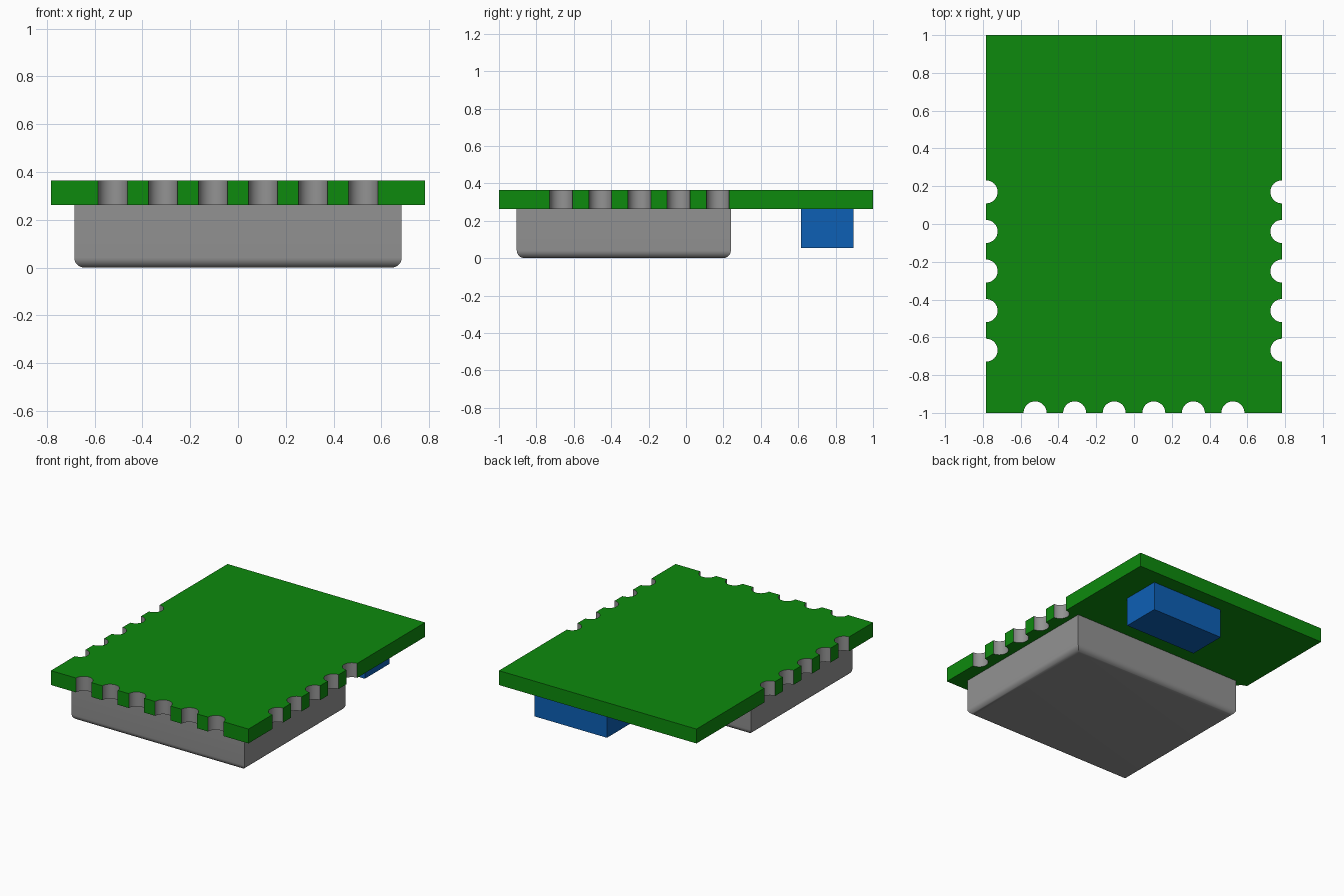
import bpy, bmesh, math

cube = bpy.data.objects.get("Cube")
if cube:
    bpy.data.objects.remove(cube, do_unlink=True)


def material(name, rgb):
    m = bpy.data.materials.new(name)
    m.use_nodes = True
    m.diffuse_color = (*rgb, 1)
    m.node_tree.nodes["Principled BSDF"].inputs["Base Color"].default_value = (*rgb, 1)
    return m


green = material("board green", (0.004, 0.255, 0.004))
grey = material("metal grey", (0.29, 0.29, 0.29))
blue = material("component blue", (0.004, 0.115, 0.46))


def finish(name, bm, mats, smooth=False):
    bmesh.ops.recalc_face_normals(bm, faces=bm.faces)
    mesh = bpy.data.meshes.new(name)
    bm.to_mesh(mesh)
    bm.free()
    for m in mats:
        mesh.materials.append(m)
    ob = bpy.data.objects.new(name, mesh)
    bpy.context.collection.objects.link(ob)
    if smooth:
        bpy.ops.object.select_all(action='DESELECT')
        ob.select_set(True)
        bpy.context.view_layer.objects.active = ob
        bpy.ops.object.shade_smooth_by_angle(angle=math.radians(30))
    return ob


def box(x0, x1, y0, y1, z0, z1):
    bm = bmesh.new()
    bmesh.ops.create_cube(bm, size=1)
    for v in bm.verts:
        v.co = ((x0, x1)[v.co.x > 0], (y0, y1)[v.co.y > 0], (z0, z1)[v.co.z > 0])
    return bm


# Board outline, counter-clockwise, with half-round notches on three edges
HX, HY, R, PITCH, STEPS = 0.783, 1.0, 0.061, 0.2095, 16
BOTTOM, TOP = 0.262, 0.365
front_x = [(i - 2.5) * PITCH for i in range(6)]
side_y = [-0.668 + i * PITCH for i in range(5)]
outline = []  # (x, y, True where the wall to the next point is plated)


def notch(cx, cy, start):
    for k in range(STEPS + 1):
        a = start - math.pi * k / STEPS
        outline.append((cx + R * math.cos(a), cy + R * math.sin(a), k < STEPS))


outline.append((-HX, -HY, False))
for x in front_x:
    notch(x, -HY, math.pi)
outline.append((HX, -HY, False))
for y in side_y:
    notch(HX, y, -math.pi / 2)
outline += [(HX, HY, False), (-HX, HY, False)]
for y in reversed(side_y):
    notch(-HX, y, math.pi / 2)

# Circuit board: flat caps and walls, with plated metal notch walls
bm = bmesh.new()
low = [bm.verts.new((x, y, BOTTOM)) for x, y, _ in outline]
high = [bm.verts.new((x, y, TOP)) for x, y, _ in outline]
bm.faces.new(high)
bm.faces.new(low[::-1])
n = len(outline)
for i, (_, _, plated) in enumerate(outline):
    j = (i + 1) % n
    wall = bm.faces.new((low[i], low[j], high[j], high[i]))
    wall.material_index = int(plated)
finish("circuit_board", bm, [green, grey], smooth=True)

# Metal shield can under the board, rounded along its lower rim only
bm = box(-0.685, 0.685, -0.905, 0.24, 0.0, BOTTOM)
rim = [e for e in bm.edges if all(v.co.z < 0.001 for v in e.verts)]
bmesh.ops.bevel(bm, geom=rim, offset=0.042, offset_type='OFFSET', segments=8,
                profile=0.5, affect='EDGES')
finish("shield_can", bm, [grey], smooth=True)

# Blue connector block under the back of the board
finish("connector_block", box(0.0, 0.575, 0.615, 0.895, 0.053, BOTTOM), [blue])
